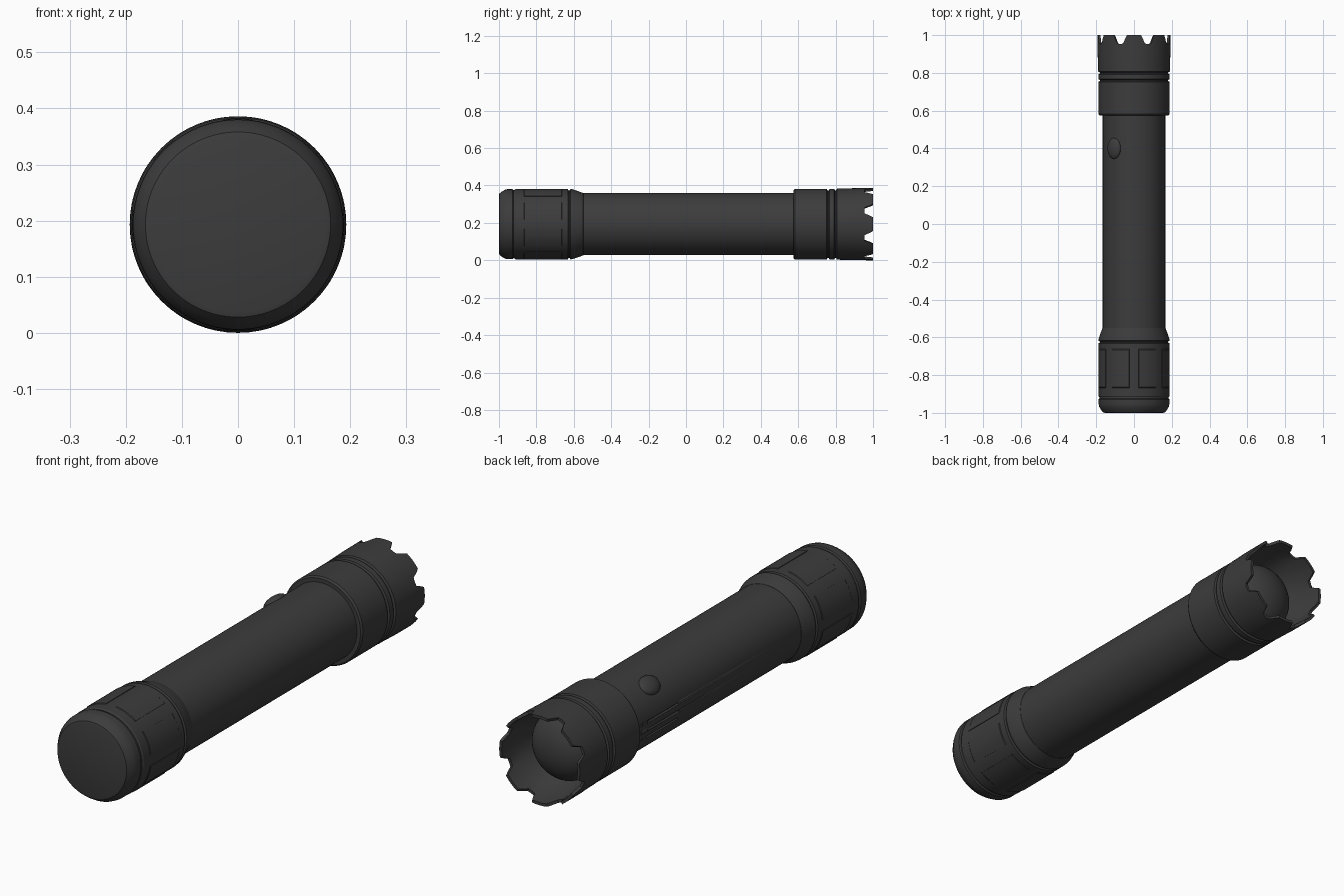
import bpy, bmesh, math
from mathutils import Vector

if "Cube" in bpy.data.objects:
    bpy.data.objects.remove(bpy.data.objects["Cube"])

R = 0.193          # height of the long axis above the floor
SEG = 96
black = bpy.data.materials.new("black_metal")
black.diffuse_color = (0.045, 0.045, 0.045, 1)
black.use_nodes = True
black.node_tree.nodes["Principled BSDF"].inputs["Base Color"].default_value = black.diffuse_color


def around(radius, y, a):
    # point at angle a from the top, turning towards -x
    return Vector((-radius * math.sin(a), y, R + radius * math.cos(a)))


def finish(name, bm, angle=30):
    bmesh.ops.remove_doubles(bm, verts=bm.verts, dist=1e-5)
    bmesh.ops.recalc_face_normals(bm, faces=bm.faces)
    me = bpy.data.meshes.new(name)
    bm.to_mesh(me)
    bm.free()
    ob = bpy.data.objects.new(name, me)
    bpy.context.collection.objects.link(ob)
    me.materials.append(black)
    bpy.ops.object.select_all(action='DESELECT')
    ob.select_set(True)
    bpy.context.view_layer.objects.active = ob
    bpy.ops.object.shade_smooth_by_angle(angle=math.radians(angle))
    return ob


def skin(bm, rings):
    n = len(rings[0])
    vs = [[bm.verts.new(p) for p in ring] for ring in rings]
    for a, b in zip(vs, vs[1:]):
        for i in range(n):
            j = (i + 1) % n
            bm.faces.new((a[i], a[j], b[j], b[i]))


def lathe(name, profile):
    bm = bmesh.new()
    skin(bm, [[around(max(r, 1e-7), y, math.tau * i / SEG) for i in range(SEG)]
              for y, r in profile])
    return finish(name, bm)


def bent_panel(name, y0, y1, a0, a1, r0, r1, steps=6):
    # block wrapped around the barrel
    bm = bmesh.new()
    rings = []
    for k in range(steps + 1):
        a = a0 + (a1 - a0) * k / steps
        rings.append([around(r0, y0, a), around(r1, y0 + .006, a),
                      around(r1, y1 - .006, a), around(r0, y1, a)])
    skin(bm, rings)
    for ring in (rings[0], rings[-1]):
        bm.faces.new([bm.verts.new(p) for p in ring])
    return finish(name, bm)


# tail cap with rounded end
lathe("tail_cap", [(-1, 0), (-1, .155), (-.997, .165), (-.985, .174), (-.968, .184),
                   (-.955, .187), (-.928, .187), (-.923, .182), (-.915, .182)])
# tail sleeve, groove and tapered collar
lathe("tail_sleeve", [(-.917, .178), (-.917, .184), (-.911, .188), (-.632, .188),
                      (-.628, .181), (-.622, .181), (-.618, .188), (-.607, .187),
                      (-.55, .167), (-.545, .160)])
# grip pads round the tail sleeve
for i in range(8):
    c = math.radians(22.5 + 45 * i)
    bent_panel(f"tail_grip_{i + 1}", -.87, -.66, c - .26, c + .26, .186, .1905)

# main tube with long slots cut in its side
tube = lathe("main_tube", [(-.6, 0), (-.6, .166), (.62, .166), (.62, 0)])
for i, deg in enumerate((83, 95, 107)):
    a = math.radians(deg)
    cutter = bent_panel(f"slot_cutter_{i + 1}", .28, .50, a - .03, a + .03, .155, .18, 2)
    cutter.hide_render = True
    cutter.hide_viewport = True
    mod = tube.modifiers.new(f"slot_{i + 1}", 'BOOLEAN')
    mod.operation = 'DIFFERENCE'
    mod.solver = 'EXACT'
    mod.object = cutter

# push button
bm = bmesh.new()
bmesh.ops.create_uvsphere(bm, u_segments=32, v_segments=16, radius=1)
tilt = math.radians(40)
for v in bm.verts:
    u, y, h = v.co.x * .043, v.co.y * .056, v.co.z * .022
    p = around(.163 + h, .4 + y, tilt)
    v.co = p + Vector((math.cos(tilt) * u, 0, math.sin(tilt) * u))
finish("push_button", bm)

# head sleeve with two grooves
lathe("head_sleeve", [(.575, .155), (.575, .183), (.583, .189), (.752, .189),
                      (.756, .181), (.763, .181), (.767, .189), (.792, .189),
                      (.796, .181), (.803, .181), (.807, .190), (.83, .190)])

# scalloped crown: the front edge follows eight notches
edge = [(-11, 1.0), (-6, 1.0), (0, 1.0), (6, 1.0), (11, 1.0), (13.5, .985),
        (17.5, .955), (22.5, .953), (27.5, .955), (31.5, .985)]
rim = [(math.radians(45 * k + d), y) for k in range(8) for d, y in edge]
bm = bmesh.new()
skin(bm, [[around(.190, .82, a) for a, y in rim],
          [around(.1925, .90, a) for a, y in rim],
          [around(.193, y, a) for a, y in rim],
          [around(.181, y, a) for a, y in rim],
          [around(.174, .90, a) for a, y in rim],
          [around(.145, .82, a) for a, y in rim]])
finish("crown", bm)

# domed lens
lathe("lens", [(.80, .152)] + [(.82 + .10 * math.sin(t), .147 * math.cos(t))
      for t in [math.pi / 2 * k / 12 for k in range(13)]])
